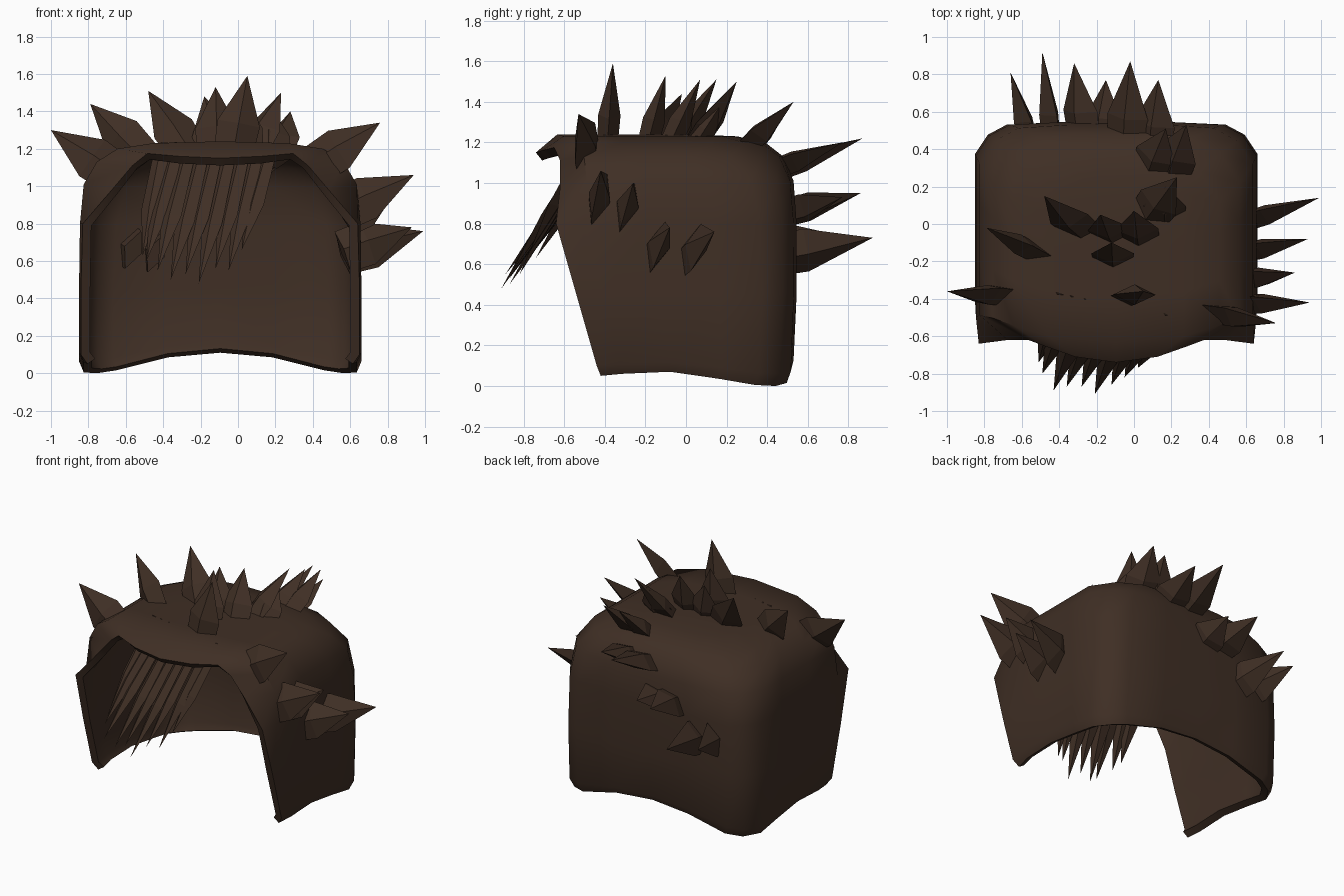
import bpy, bmesh
from mathutils import Vector

if "Cube" in bpy.data.objects:
    bpy.data.objects.remove(bpy.data.objects["Cube"])

brown = bpy.data.materials.new("dark_brown_hair")
brown.use_nodes = True
COLOUR = (0.050, 0.028, 0.018, 1)
brown.diffuse_color = COLOUR
brown.node_tree.nodes["Principled BSDF"].inputs["Base Color"].default_value = COLOUR
CX = -0.095  # the cap sits slightly off centre


def add_object(name, bm):
    mesh = bpy.data.meshes.new(name)
    bm.to_mesh(mesh)
    bm.free()
    mesh.materials.append(brown)
    obj = bpy.data.objects.new(name, mesh)
    bpy.context.collection.objects.link(obj)
    return obj


# Cap: U-shaped plan rows stacked upward and closing on a ridge line
# height, half width, back y, corner, front half width, front y, front z
ROWS = [
    (0.00, 0.73, 0.51, 0.17, 0.71, -0.42, 0.00),
    (0.06, 0.755, 0.53, 0.17, 0.745, -0.44, 0.06),
    (0.45, 0.755, 0.545, 0.17, 0.745, -0.54, 0.45),
    (0.80, 0.75, 0.545, 0.18, 0.735, -0.64, 0.80),
    (1.01, 0.73, 0.53, 0.21, 0.58, -0.62, 0.98),
    (1.13, 0.66, 0.48, 0.26, 0.47, -0.62, 1.11),
    (1.20, 0.55, 0.39, 0.27, 0.39, -0.65, 1.175),
    (1.23, 0.36, 0.25, 0.19, 0.22, -0.71, 1.16),
    (1.24, 0.0, 0.02, 0.0, 0.0, -0.74, 1.15),
]
HEM = [0.05, 0.06, 0.07, 0.035, 0.005, 0, 0.015, 0.085, 0.11]


def half_row(z, w, yb, c, wf, yf, zf):
    side = [(w, yf + (yb - c - yf) * t, z) for t in (0.14, 0.45, 0.77, 1)]
    back = [(w - c * 0.4, yb - c * 0.4, z), (w - c, yb - c * 0.08, z),
            ((w - c) * 0.5, yb, z), (0, yb, z)]
    return [(wf, yf, zf)] + side + back


bm = bmesh.new()
grid = []
for k, row in enumerate(ROWS):
    lift = (1, 0.8)[k] if k < 2 else 0
    half = [(x, y, z + h * lift) for (x, y, z), h in zip(half_row(*row), HEM)]
    full = half + [(-x, y, z) for x, y, z in half[-2::-1]]
    grid.append([bm.verts.new((x + CX, y, z)) for x, y, z in full])
for low, high in zip(grid, grid[1:]):
    for i in range(len(low) - 1):
        bm.faces.new((low[i], low[i + 1], high[i + 1], high[i]))
bmesh.ops.remove_doubles(bm, verts=bm.verts, dist=0.0005)
bmesh.ops.recalc_face_normals(bm, faces=bm.faces)
bm.faces.ensure_lookup_table()
top = max(bm.faces, key=lambda f: f.calc_center_median().z)
if top.normal.z < 0:
    bmesh.ops.reverse_faces(bm, faces=bm.faces)
cap = add_object("hair_cap", bm)
shell = cap.modifiers.new("thickness", "SOLIDIFY")
shell.thickness = 0.05
shell.offset = -1
bpy.context.view_layer.objects.active = cap
cap.select_set(True)
bpy.ops.object.modifier_apply(modifier=shell.name)
bpy.ops.object.shade_smooth_by_angle(angle=0.85)
cap.select_set(False)


# Tuft: faceted blade with a broad root, widest near the middle, pointed
def tuft(name, root, tip, wide, width, thick, belly=0.42, base=0.8):
    root, tip = Vector(root), Vector(tip)
    axis = (tip - root).normalized()
    across = Vector(wide)
    across = (across - axis * across.dot(axis)).normalized()
    depth = axis.cross(across)
    bm = bmesh.new()
    rings = []
    for t, s in ((0, base), (belly, 1)):
        mid = root.lerp(tip, t)
        rings.append([bm.verts.new(mid + across * a * width * s / 2 + depth * b * thick * s / 2)
                      for a, b in ((1, 0), (0, 1), (-1, 0), (0, -1))])
    point = bm.verts.new(tip)
    bm.faces.new(rings[0][::-1])
    for i in range(4):
        j = (i + 1) % 4
        bm.faces.new((rings[0][i], rings[0][j], rings[1][j], rings[1][i]))
        bm.faces.new((rings[1][i], rings[1][j], point))
    bmesh.ops.recalc_face_normals(bm, faces=bm.faces)
    return add_object(name, bm)


X, Z = (1, 0, 0), (0, 0, 1)
DIAGONAL = (1, -0.7, 0)

# Crown tufts
for i, (root, tip, wide) in enumerate([
    ((-0.03, -0.39, 1.15), (0.05, -0.36, 1.59), X),
    ((-0.11, -0.20, 1.15), (-0.12, -0.10, 1.53), X),
    ((-0.10, -0.08, 1.15), (-0.18, 0.05, 1.48), X),
    ((0.03, -0.10, 1.15), (0.0, 0.07, 1.51), X),
    ((-0.25, -0.06, 1.16), (-0.48, 0.15, 1.51), (1, 0.3, 0.6)),
    ((-0.50, -0.17, 1.14), (-0.79, -0.02, 1.44), (0.6, 0, 1)),
    ((0.06, 0.02, 1.15), (0.23, 0.25, 1.50), DIAGONAL),
    ((0.16, 0.02, 1.15), (0.17, 0.20, 1.43), X),
    ((0.08, 0.26, 1.13), (0.17, 0.51, 1.38), DIAGONAL),
    ((0.19, 0.25, 1.13), (0.28, 0.53, 1.40), DIAGONAL),
]):
    tuft(f"crown_tuft_{i}", root, tip, wide, 0.23, 0.11, 0.42, 0.9)

# Back tufts, stepping down and turning upright toward the right side
for i, (root, tip, wide) in enumerate([
    ((0.10, 0.42, 1.06), (0.13, 0.77, 1.20), (1, 0, 0.4)),
    ((-0.04, 0.43, 1.05), (-0.02, 0.87, 1.22), (1, 0, 0.4)),
    ((-0.16, 0.48, 0.85), (-0.15, 0.77, 0.93), (1, 0, 0.8)),
    ((-0.27, 0.48, 0.85), (-0.32, 0.86, 0.95), (1, 0, 0.8)),
    ((-0.44, 0.43, 0.64), (-0.49, 0.92, 0.73), (0.4, 0, 1)),
    ((-0.56, 0.43, 0.66), (-0.66, 0.81, 0.73), (0.4, 0, 1)),
]):
    tuft(f"back_tuft_{i}", root, tip, wide, 0.23, 0.11, 0.33, 0.95)

# Side tufts
for i, (root, tip) in enumerate([
    ((0.56, 0.0, 0.64), (0.99, 0.14, 0.76)),
    ((0.56, -0.16, 0.65), (0.93, -0.08, 0.78)),
    ((0.56, -0.30, 0.84), (0.86, -0.26, 1.00)),
    ((0.55, -0.43, 0.87), (0.94, -0.42, 1.06)),
    ((0.42, -0.48, 1.12), (0.76, -0.53, 1.34)),
    ((-0.66, -0.39, 1.07), (-1.0, -0.36, 1.30)),
]):
    tuft(f"side_tuft_{i}", root, tip, (0, 0.3, 1), 0.25, 0.11, 0.35, 0.95)

# Fringe strands sweeping down through the brim
TIPS = [(-0.51, -0.74, 0.63), (-0.49, -0.80, 0.60), (-0.43, -0.89, 0.55),
        (-0.36, -0.87, 0.50), (-0.28, -0.87, 0.53), (-0.21, -0.91, 0.48),
        (-0.12, -0.86, 0.56), (-0.05, -0.82, 0.55), (0.02, -0.77, 0.66)]
for i, tip in enumerate(TIPS):
    root = (-0.40 + i * 0.072, -0.36 - 0.014 * i, 1.225)
    tuft(f"fringe_strand_{i}", root, tip, (1, -0.6, 0), 0.12, 0.05, 0.58)
